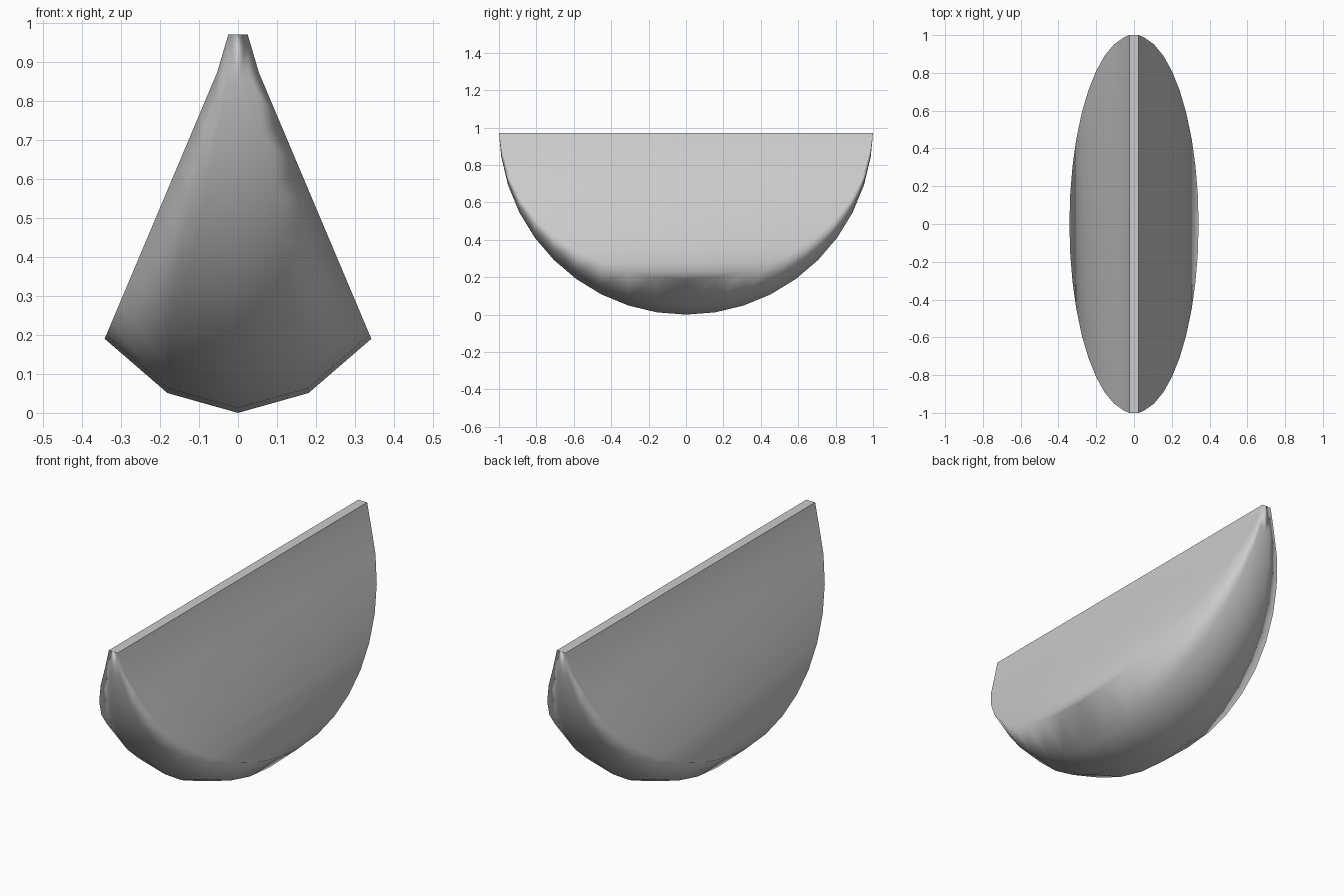
import bpy, bmesh, math

if "Cube" in bpy.data.objects:
    bpy.data.objects.remove(bpy.data.objects["Cube"])

# wedge cross-section of the rind, relative to the long axis at z = 1
SECTION = [(-0.342, -0.81), (-0.181, -0.949), (0, -1.0), (0.181, -0.949), (0.342, -0.81)]
N = 20
TOP_X, TOP_Z = 0.025, 0.97

bm = bmesh.new()

# cross-section rings along the length
rings = []
for k in range(1, N):
    a = math.pi * k / N
    s, y = math.sin(a), -math.cos(a)
    rings.append([bm.verts.new((x * s, y, 1 + z * s)) for x, z in SECTION])

# curved rind
for a, b in zip(rings, rings[1:]):
    for i in range(4):
        bm.faces.new((a[i], a[i + 1], b[i + 1], b[i]))

# narrow top strip and the two blunt tips
tips = [[bm.verts.new((sx * TOP_X, y, TOP_Z)) for sx in (-1, 1)] for y in (-1, 1)]
top = bm.faces.new((tips[0][0], tips[0][1], tips[1][1], tips[1][0]))
for (l, r), ring in zip(tips, (rings[0], rings[-1])):
    for i in (0, 1):
        bm.faces.new((l, ring[i], ring[i + 1]))
        bm.faces.new((r, ring[3 - i], ring[4 - i]))
    bm.faces.new((l, ring[2], r))

# cut sides, built as strips running the full length
for side, col in ((0, 0), (1, 4)):
    rim = [tips[0][side]] + [r[col] for r in rings] + [tips[1][side]]
    for i in range(N // 2):
        vs = [rim[i], rim[i + 1], rim[N - i - 1], rim[N - i]]
        bm.faces.new(list(dict.fromkeys(vs)))

bmesh.ops.recalc_face_normals(bm, faces=bm.faces)
for f in bm.faces:
    f.smooth = True
for e in top.edges:
    e.smooth = False

mesh = bpy.data.meshes.new("fruit_wedge")
bm.to_mesh(mesh)
bm.free()
wedge = bpy.data.objects.new("fruit_wedge", mesh)
bpy.context.collection.objects.link(wedge)

# keep the cut sides visually flat while the rind stays soft
mod = wedge.modifiers.new("weighted_normals", 'WEIGHTED_NORMAL')
mod.keep_sharp = True
